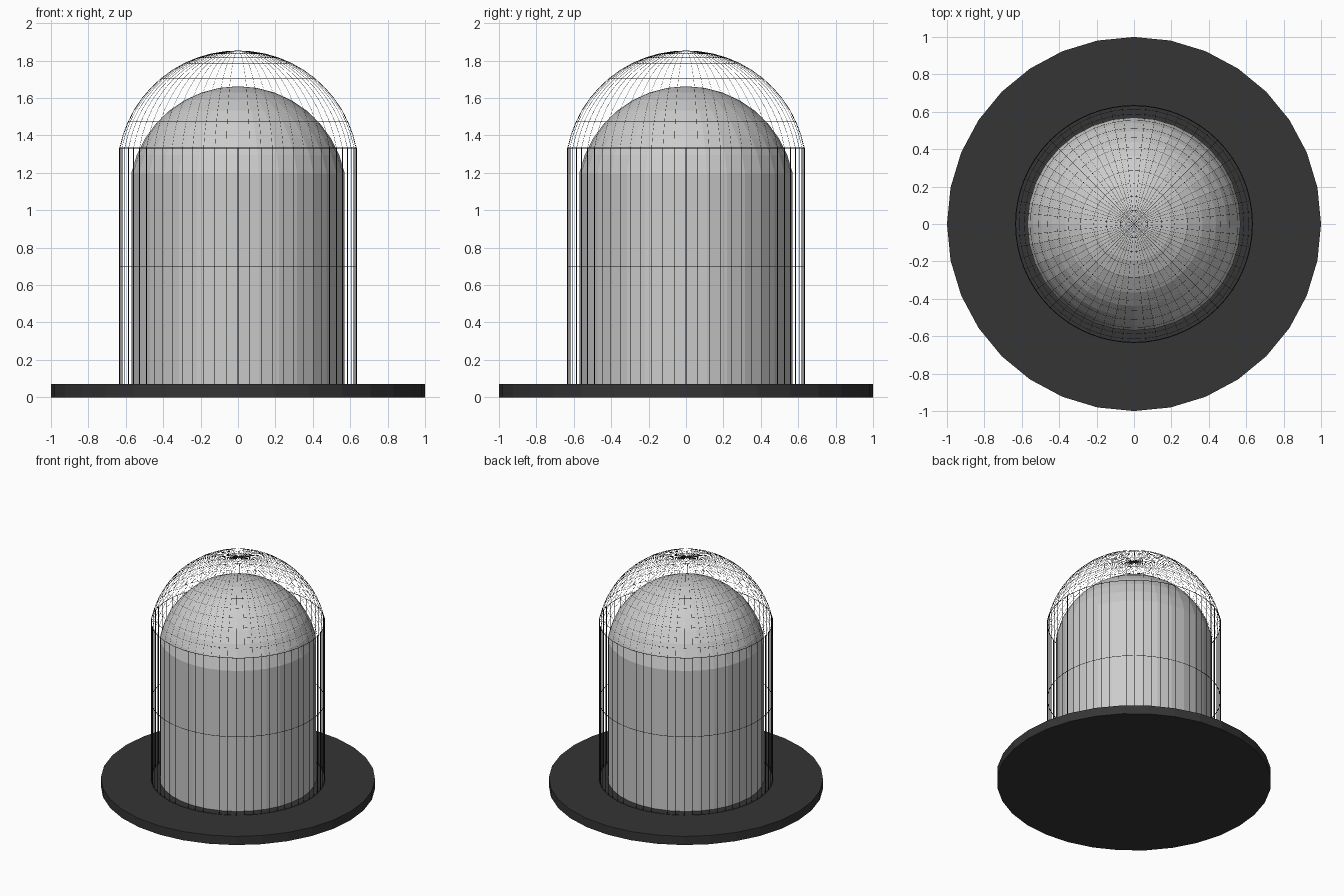
import bpy, bmesh
from math import sin, cos, pi, sqrt, asin

if "Cube" in bpy.data.objects:
    bpy.data.objects.remove(bpy.data.objects["Cube"])

def material(name, v):
    m = bpy.data.materials.new(name)
    m.diffuse_color = (v, v, v, 1)
    m.use_nodes = True
    m.node_tree.nodes["Principled BSDF"].inputs["Base Color"].default_value = m.diffuse_color
    return m

dark = material("dark", 0.035)
wire_dark = material("wire_dark", 0.02)

def cap(z, a, h, n):
    """Profile of a shallow spherical cap above height z, base radius a."""
    r = (a * a + h * h) / (2 * h)
    zc, t0 = z + h - r, asin((h - r) / r * -1)
    return [(r * cos(t0 + (pi / 2 - t0) * i / n), zc + r * sin(t0 + (pi / 2 - t0) * i / n))
            for i in range(n + 1)]

def revolve(name, profile, sides, mat=None, bottom=False):
    bm = bmesh.new()
    rings = []
    for r, z in profile:
        if r < 1e-4:
            rings.append([bm.verts.new((0, 0, z))] * sides)
        else:
            rings.append([bm.verts.new((r * cos(2 * pi * i / sides), r * sin(2 * pi * i / sides), z))
                          for i in range(sides)])
    for lo, hi in zip(rings, rings[1:]):
        for i in range(sides):
            j = (i + 1) % sides
            quad = [lo[i], lo[j], hi[j], hi[i]]
            bm.faces.new(list(dict.fromkeys(quad)))
    if bottom:
        bm.faces.new(rings[0][::-1])
    me = bpy.data.meshes.new(name)
    bm.to_mesh(me)
    bm.free()
    ob = bpy.data.objects.new(name, me)
    bpy.context.collection.objects.link(ob)
    if mat:
        me.materials.append(mat)
    return ob

def wires(ob, t):
    m = ob.modifiers.new("wires", 'WIREFRAME')
    m.thickness = t
    m.use_even_offset = False
    m.use_boundary = True

# Flat round base
revolve("base", [(1, 0), (1, 0.07), (0, 0.07)], 32, dark, True)

# Solid domed core
revolve("core", [(0.57, 0.07)] + cap(1.2, 0.57, 0.463, 8), 32, None, True)

# Thin wire cage: straight wall and domed top
wires(revolve("cage_wall", [(0.633, 0.07), (0.633, 0.7), (0.633, 1.333)], 64, wire_dark), 0.005)
wires(revolve("cage_dome", cap(1.333, 0.633, 0.52, 12), 64, wire_dark), 0.0018)
